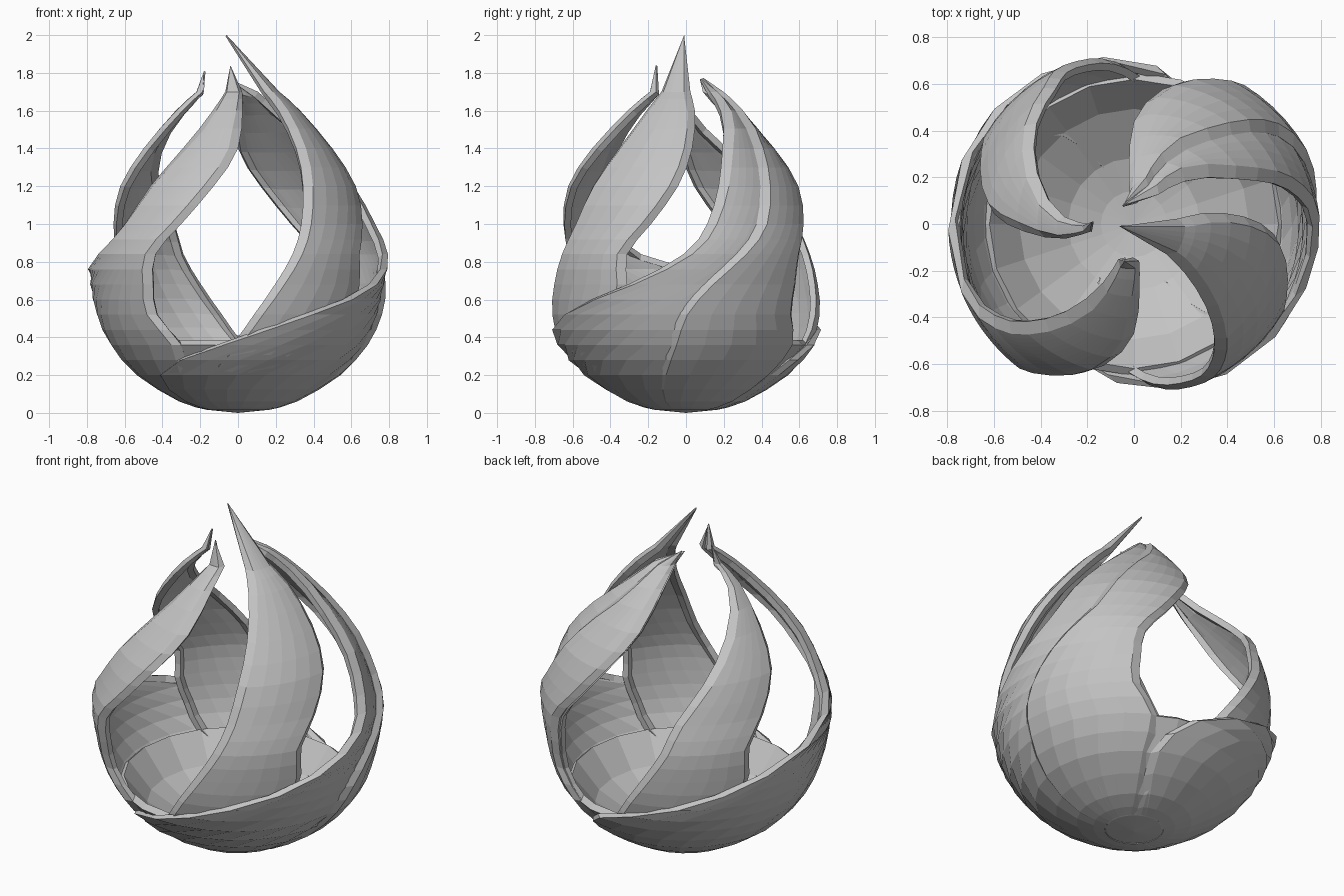
import bpy, bmesh
from math import radians, cos, sin, pi

cube = bpy.data.objects.get("Cube")
if cube:
    bpy.data.objects.remove(cube, do_unlink=True)

grey = bpy.data.materials.new("stone_grey")
grey.use_nodes = True
COLOUR = (0.55, 0.55, 0.55, 1)
grey.diffuse_color = COLOUR
grey.node_tree.nodes["Principled BSDF"].inputs["Base Color"].default_value = COLOUR

# Teardrop profile shared by the bowl and all petals
HEIGHTS = [.015, .06, .2, .36, .52, .68, .84, 1.0, 1.2, 1.4, 1.6, 1.7]
RADII = [.16, .31, .53, .66, .72, .74, .74, .70, .63, .50, .33, .22]


def refine(values):
    """Insert a smooth midpoint between neighbouring values."""
    out = [values[0]]
    last = len(values) - 1
    for i in range(last):
        a, b = values[i], values[i + 1]
        before, after = values[max(i - 1, 0)], values[min(i + 2, last)]
        out += [(9 * (a + b) - before - after) / 16, b]
    return out


def finish(name, bm, thickness):
    mesh = bpy.data.meshes.new(name)
    bm.to_mesh(mesh)
    bm.free()
    mesh.materials.append(grey)
    obj = bpy.data.objects.new(name, mesh)
    bpy.context.collection.objects.link(obj)
    wall = obj.modifiers.new("wall", 'SOLIDIFY')
    wall.thickness = thickness
    wall.offset = -1
    return obj


def petal(name, lead, trail, tip, turn=0, offset=(0, 0), lean=0, columns=5,
          thickness=.035, dip=.03):
    """Twisted strip between two edge angles per height, with slanted rims and a thin tip."""
    bm = bmesh.new()
    rows = []
    for z, r, a, b in zip(refine(HEIGHTS), refine(RADII), refine(lead), refine(trail)):
        r -= lean * max(0, z - .9)
        a, b = radians(turn + a), radians(turn + b)
        rise = min(1, z / .8)
        rim = min(.045 / r, .2 * (b - a))
        row = []
        for j in range(columns + 1):
            u = j / columns
            t = a + rim + (b - a - 2 * rim) * u
            d = r + offset[0] * rise * (1 - u) + offset[1] * rise ** 2 * u
            row.append((d, t))
        # Slanted rims along both edges
        row = [(row[0][0] - dip, a)] + row + [(row[-1][0] - dip, b)]
        rows.append([bm.verts.new((d * cos(t), d * sin(t), z)) for d, t in row])
    point = bm.verts.new(tip)
    for j in range(columns + 2):
        for low, high in zip(rows, rows[1:]):
            bm.faces.new((low[j], low[j + 1], high[j + 1], high[j]))
        bm.faces.new((rows[-1][j], rows[-1][j + 1], point))
    obj = finish(name, bm, thickness)
    # Thin the wall toward the tip
    group = obj.vertex_groups.new(name="wall_thickness")
    count = len(obj.data.vertices)
    group.add(range(count - 1), 1, 'REPLACE')
    group.add([count - 1], .25, 'REPLACE')
    obj.modifiers["wall"].vertex_group = group.name


# Closed bowl under the petals
bm = bmesh.new()
SIDES = 20
rings = []
for z, r in list(zip(HEIGHTS, RADII))[:4]:
    rings.append([bm.verts.new(((r - .01) * cos(2 * pi * k / SIDES),
                                (r - .01) * sin(2 * pi * k / SIDES), z)) for k in range(SIDES)])
pole = bm.verts.new((0, 0, 0))
for k in range(SIDES):
    n = (k + 1) % SIDES
    bm.faces.new((pole, rings[0][n], rings[0][k]))
    for low, high in zip(rings, rings[1:]):
        bm.faces.new((low[k], low[n], high[n], high[k]))
finish("bowl", bm, .04)

# Pair of inner petals, half a turn apart
inner_lead = [-130, -125, -110, -93, -83, -74, -66, -60]
inner_trail = [-60, -60, -50, -35, -30, -26, -26, -16, -4, 4]
petal("inner_petal_front", inner_lead + [-55, -49, -44, -43], inner_trail + [9, 7],
      (-.06, -.01, 2))
petal("inner_petal_back", inner_lead + [-46, -28, -6, 0], inner_trail + [12, 10],
      (-.18, .01, 1.81), turn=180)

# Pair of outer petals whose leading edges wrap around the bowl
outer_trail = [60, 60, 60, 62, 53, 53, 55, 65, 78, 90, 95, 98]
petal("outer_petal_left", [-165, -160, -144, -100, -62, -24, -1, 9, 16, 24, 40, 50],
      outer_trail, (-.05, .08, 1.77), offset=(.055, 0), lean=.1, columns=12)
petal("outer_petal_right", [-122, -122, -120, -102, -62, -24, 18, 33, 42, 52, 62, 66],
      outer_trail, (-.04, -.16, 1.84), turn=180, offset=(.055, .05), lean=.1, columns=12)

# Raised layer over the back of one outer petal
petal("overlapping_layer", [-35, -28, -16, -8, -3, 7, 20, 31, 38, 47, 62, 70], outer_trail,
      (-.04, .09, 1.775), offset=(.065, .02), lean=.1, thickness=.03)
